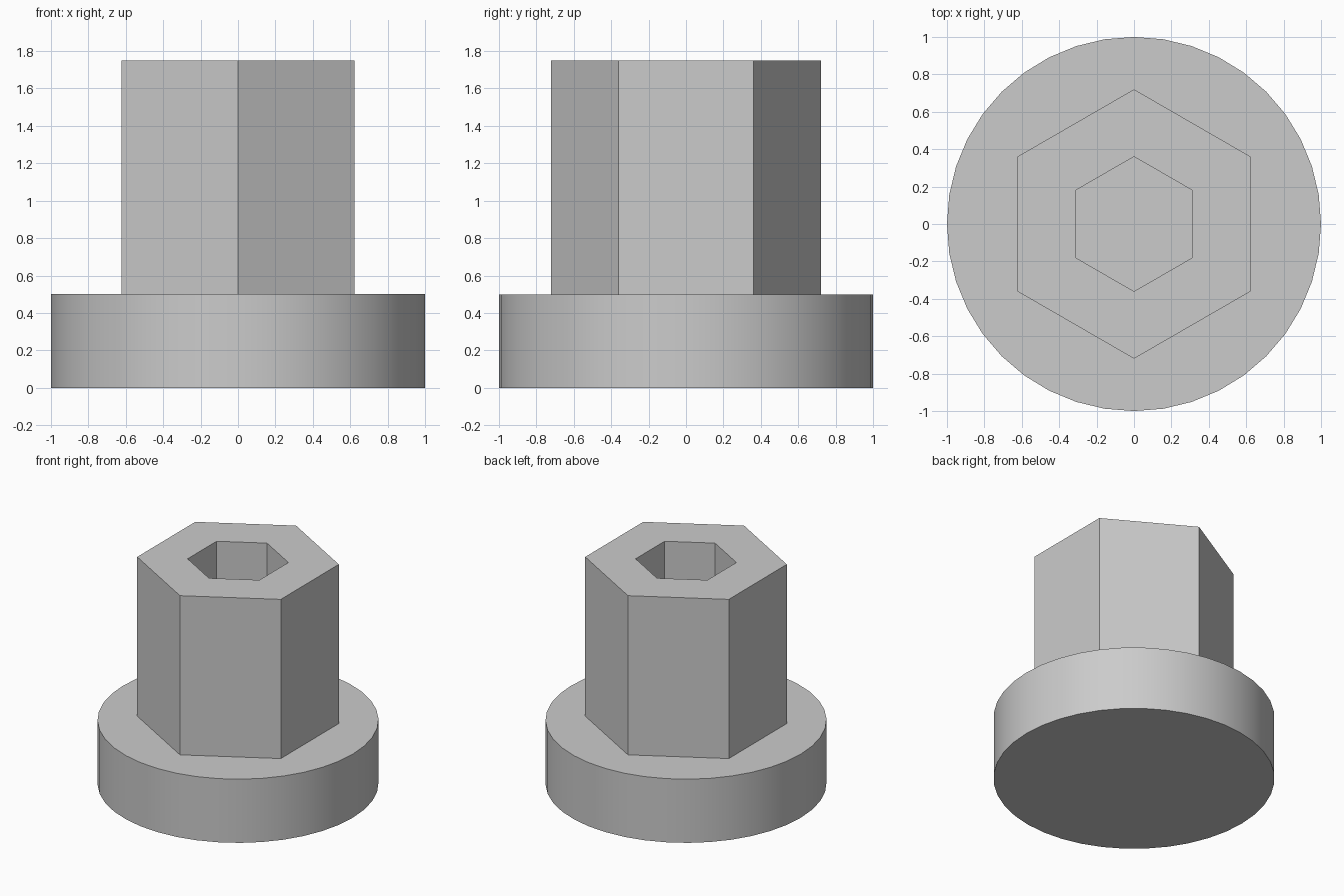
import bpy, bmesh, math

cube = bpy.data.objects.get("Cube")
if cube:
    bpy.data.objects.remove(cube, do_unlink=True)

DISC_TOP, STEM_TOP = 0.5, 1.75
STEM_RADIUS, SOCKET_RADIUS = 0.72, 0.36

grey = bpy.data.materials.new("light grey")
colour = (0.6, 0.6, 0.6, 1)
grey.diffuse_color = colour
grey.use_nodes = True
grey.node_tree.nodes["Principled BSDF"].inputs["Base Color"].default_value = colour


def ring(bm, sides, radius, z, start=0.0):
    """Add a closed loop of vertices around the z axis."""
    angles = [start + math.tau * i / sides for i in range(sides)]
    return [bm.verts.new((radius * math.cos(a), radius * math.sin(a), z)) for a in angles]


def bridge(bm, a, b):
    """Join two equal loops with quads."""
    for i in range(len(a)):
        j = (i + 1) % len(a)
        bm.faces.new((a[i], a[j], b[j], b[i]))


# One closed skin: disc, hexagonal stem and hexagonal socket
bm = bmesh.new()
disc_low = ring(bm, 40, 1, 0)
disc_high = ring(bm, 40, 1, DISC_TOP)
bm.faces.new(disc_low[::-1])
bridge(bm, disc_low, disc_high)

hexes = [ring(bm, 6, r, z, math.pi / 6) for r, z in (
    (STEM_RADIUS, DISC_TOP), (STEM_RADIUS, STEM_TOP),
    (SOCKET_RADIUS, STEM_TOP), (SOCKET_RADIUS, DISC_TOP))]
for lower, upper in zip(hexes, hexes[1:]):
    bridge(bm, lower, upper)
bm.faces.new(hexes[-1])  # socket floor

# Flat shoulder between the disc rim and the stem
rims = [bm.edges.get((loop[i - 1], loop[i]))
        for loop in (disc_high, hexes[0]) for i in range(len(loop))]
bmesh.ops.triangle_fill(bm, edges=rims, use_beauty=True, normal=(0, 0, 1))
bmesh.ops.recalc_face_normals(bm, faces=bm.faces)

mesh = bpy.data.meshes.new("flanged_hex_stem")
bm.to_mesh(mesh)
bm.free()
mesh.materials.append(grey)
stem = bpy.data.objects.new("flanged_hex_stem", mesh)
bpy.context.collection.objects.link(stem)

# Round disc wall, crisp edges elsewhere
bpy.ops.object.select_all(action='DESELECT')
stem.select_set(True)
bpy.context.view_layer.objects.active = stem
bpy.ops.object.shade_smooth_by_angle(angle=math.radians(30))
